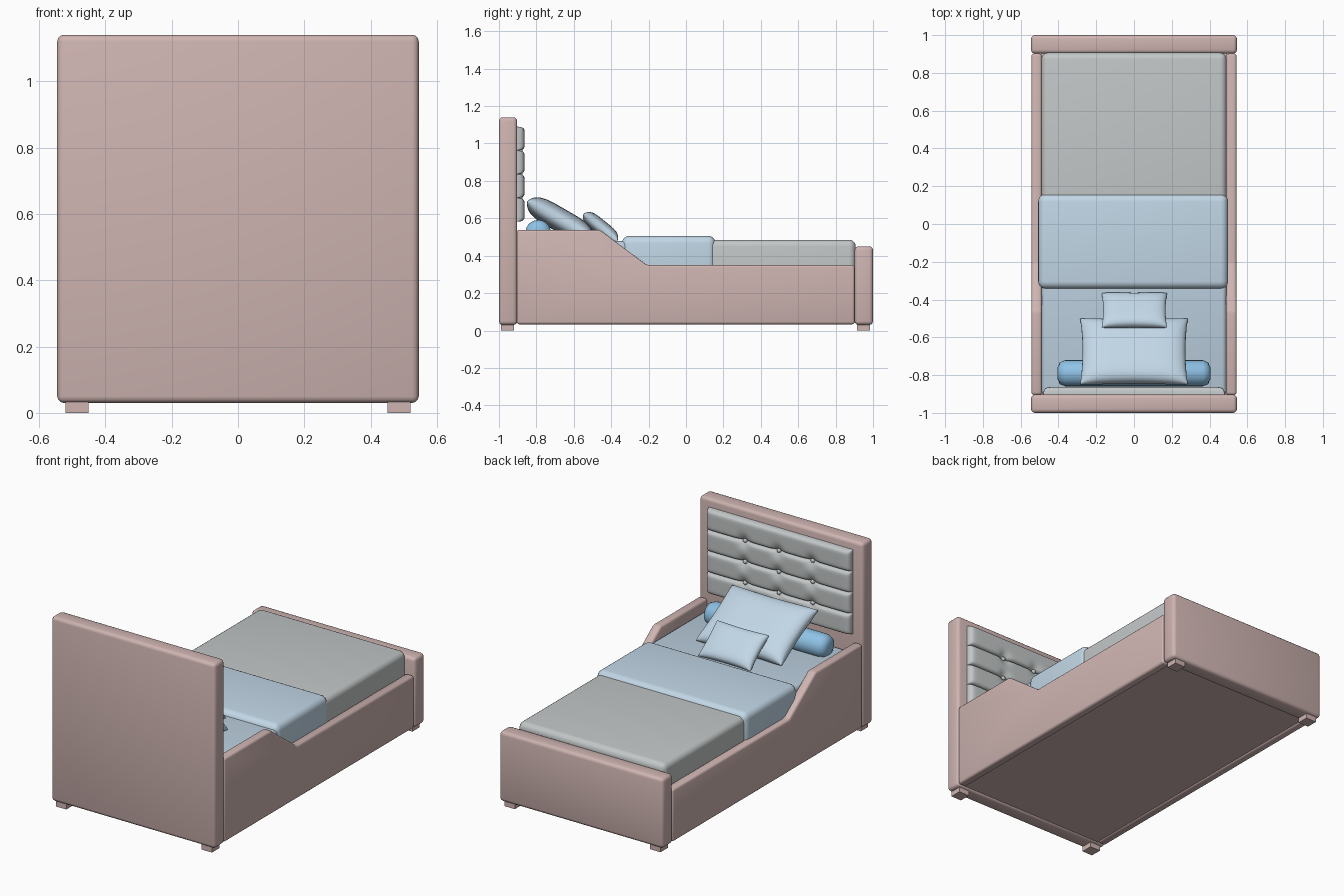
import bpy, bmesh, math
from mathutils import Matrix

if "Cube" in bpy.data.objects:
    bpy.data.objects.remove(bpy.data.objects["Cube"])


def material(name, rgb):
    """Flat colour given as 0-255 sRGB, stored linear."""
    lin = [((c / 255 + 0.055) / 1.055) ** 2.4 for c in rgb]
    m = bpy.data.materials.new(name)
    m.diffuse_color = (*lin, 1)
    m.use_nodes = True
    m.node_tree.nodes["Principled BSDF"].inputs["Base Color"].default_value = m.diffuse_color
    return m


PINK = material("dusty pink upholstery", (206, 180, 177))
GREY = material("light grey fabric", (195, 199, 199))
SHEET = material("soft blue sheet", (186, 206, 221))
BLUE = material("pale blue fabric", (195, 216, 232))
BOLSTER = material("mid blue fabric", (143, 194, 230))


def finish(bm, name, mat, angle=40):
    bmesh.ops.recalc_face_normals(bm, faces=bm.faces)
    me = bpy.data.meshes.new(name)
    bm.to_mesh(me)
    bm.free()
    me.materials.append(mat)
    ob = bpy.data.objects.new(name, me)
    bpy.context.collection.objects.link(ob)
    bpy.ops.object.select_all(action='DESELECT')
    ob.select_set(True)
    bpy.context.view_layer.objects.active = ob
    bpy.ops.object.shade_smooth_by_angle(angle=math.radians(angle))
    return ob


def round_edges(bm, width, segments=3):
    edges = [e for e in bm.edges if e.calc_face_angle(0) > math.radians(25)]
    bmesh.ops.bevel(bm, geom=edges, offset=width, segments=segments,
                    profile=0.5, affect='EDGES', clamp_overlap=True)


def box(name, mat, x, y, z, bevel=0.0, segments=3):
    """Box from (min, max) ranges."""
    bm = bmesh.new()
    size = [r[1] - r[0] for r in (x, y, z)]
    mid = [(r[1] + r[0]) / 2 for r in (x, y, z)]
    bmesh.ops.create_cube(bm, size=1, matrix=Matrix.Translation(mid) @ Matrix.Diagonal((*size, 1)))
    if bevel:
        round_edges(bm, bevel, segments)
    return finish(bm, name, mat)


def surface(bm, nu, nv, fn):
    """Grid over -1..1 with samples crowded towards the borders."""
    s = lambda i, n: math.sin(math.pi * (i / n - 0.5))
    v = [[bm.verts.new(fn(s(i, nu), s(j, nv))) for j in range(nv + 1)] for i in range(nu + 1)]
    for i in range(nu):
        for j in range(nv):
            bm.faces.new((v[i][j], v[i + 1][j], v[i + 1][j + 1], v[i][j + 1]))


def pillow(name, w, l, h, centre, tilt):
    """Puffed cushion with full sides and slightly hollow edges."""
    bm = bmesh.new()
    for side in (1, -1):
        def fn(u, v):
            t = max(0, (1 - u ** 4) * (1 - v ** 4)) ** 0.42
            return (w * u * (1 - 0.045 * (1 - v * v)), l * v * (1 - 0.06 * (1 - u * u)), side * h * t)
        surface(bm, 28, 28, fn)
    bmesh.ops.remove_doubles(bm, verts=bm.verts, dist=1e-5)
    bm.transform(Matrix.Translation(centre) @ Matrix.Rotation(math.radians(tilt), 4, 'X'))
    return finish(bm, name, BLUE, 100)


# Headboard, footboard and feet
box("headboard", PINK, (-0.545, 0.545), (-1.0, -0.903), (0.03, 1.14), 0.02)
box("footboard", PINK, (-0.545, 0.545), (0.902, 1.0), (0.03, 0.45), 0.02)
for sx, sn in ((-1, "left"), (1, "right")):
    for y, yn in ((-0.955, "head"), (0.95, "end")):
        box(f"foot_{yn}_{sn}", PINK, (sx * 0.485 - 0.035, sx * 0.485 + 0.035),
            (y - 0.035, y + 0.035), (0, 0.045))

# Side rails with raised head section
PROFILE = [(-0.905, 0.033), (0.902, 0.033), (0.902, 0.35), (-0.21, 0.35), (-0.46, 0.538), (-0.905, 0.538)]
for sx, sn in ((-1, "left"), (1, "right")):
    bm = bmesh.new()
    face = bm.faces.new([bm.verts.new((sx * 0.488, y, z)) for y, z in PROFILE])
    ext = bmesh.ops.extrude_face_region(bm, geom=[face])
    bmesh.ops.translate(bm, vec=(sx * 0.055, 0, 0),
                        verts=[g for g in ext["geom"] if isinstance(g, bmesh.types.BMVert)])
    bmesh.ops.recalc_face_normals(bm, faces=bm.faces)
    round_edges(bm, 0.014)
    finish(bm, f"side_rail_{sn}", PINK)

# Base panel, mattress, sheet and folded blanket
box("base_panel", PINK, (-0.492, 0.492), (-0.91, 0.91), (0.04, 0.1))
box("mattress", GREY, (-0.49, 0.49), (-0.1, 0.907), (0.1, 0.485), 0.035, 5)
box("sheet", SHEET, (-0.49, 0.49), (-0.907, -0.05), (0.1, 0.478), 0.025, 4)
box("blanket", BLUE, (-0.507, 0.498), (-0.343, 0.158), (0.25, 0.506), 0.04, 5)

# Tufted headboard pads with buttons on the seams
Z0, ROW, COLS = 0.582, 0.127, (-0.225, 0, 0.225)
SEAMS = [Z0 + ROW * k for k in (1, 2, 3)]
for k in range(4):
    bm = bmesh.new()

    def pad(u, v):
        x, z = 0.48 * u, Z0 + ROW * (k + 0.5 + 0.5 * v)
        t = max(0, (1 - u ** 40) * (1 - v ** 8)) ** 0.4
        dip = sum(math.exp(-((x - bx) / 0.03) ** 2 - ((z - bz) / 0.035) ** 2)
                  for bx in COLS for bz in SEAMS)
        return (x, -0.905 + 0.042 * t * (1 - 0.5 * min(1, dip)), z)

    surface(bm, 80, 18, pad)
    finish(bm, f"headboard_pad_{k + 1}", GREY, 60)
for bx in COLS:
    for bz in SEAMS:
        bm = bmesh.new()
        bmesh.ops.create_uvsphere(bm, u_segments=14, v_segments=8, radius=0.013,
                                  matrix=Matrix.Translation((bx, -0.886, bz)))
        finish(bm, "pad_button", GREY, 60)

# Bolster with chamfered ends
bm = bmesh.new()
bmesh.ops.create_cone(bm, cap_ends=True, segments=28, radius1=0.069, radius2=0.069, depth=0.81,
                      matrix=Matrix.Translation((0, -0.79, 0.522)) @ Matrix.Rotation(math.pi / 2, 4, 'Y'))
round_edges(bm, 0.04, 2)
finish(bm, "bolster", BOLSTER, 50)

# Leaning pillows
pillow("large_pillow", 0.285, 0.2, 0.063, (0, -0.675, 0.592), -30)
pillow("small_pillow", 0.173, 0.116, 0.04, (0.002, -0.457, 0.552), -39)
